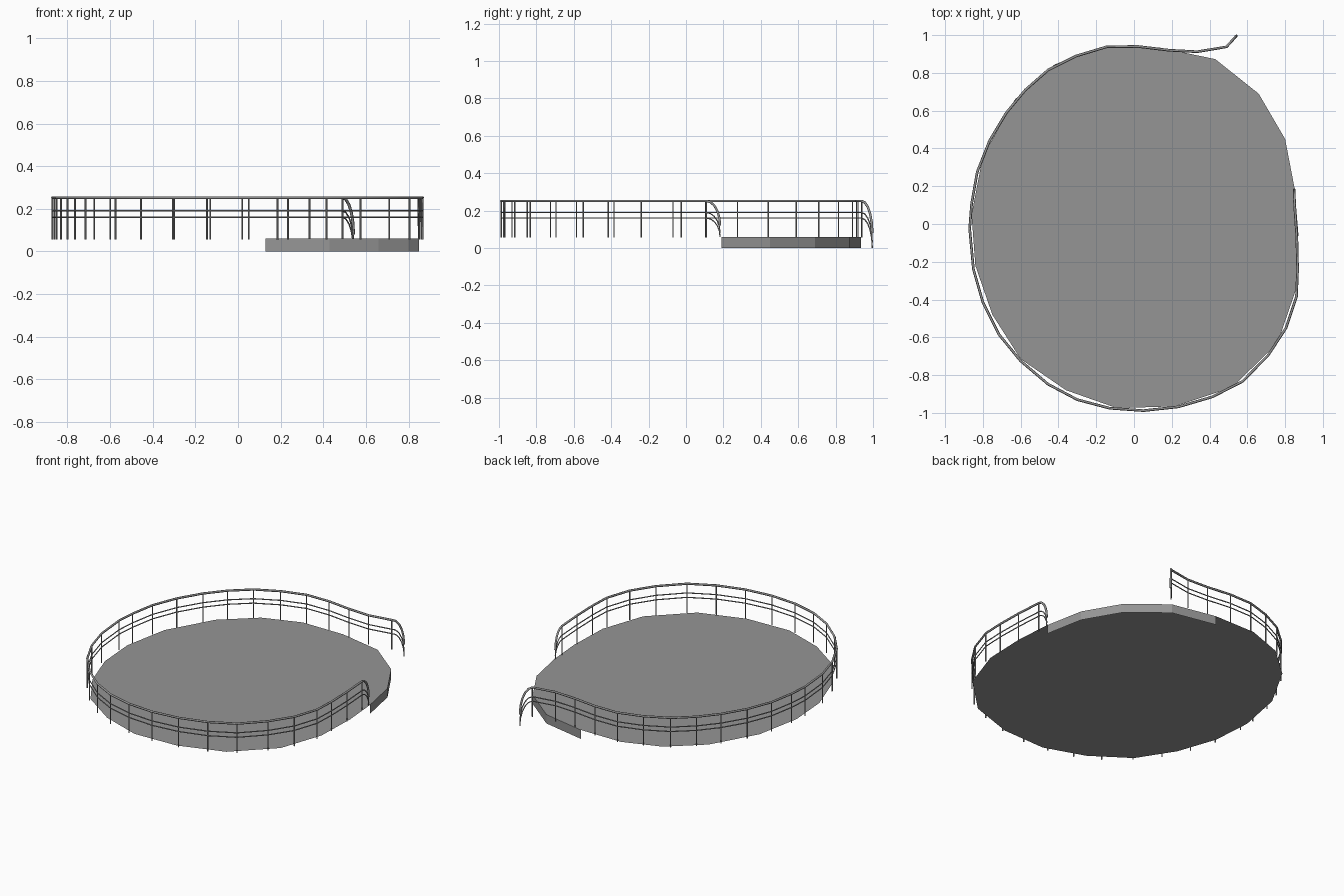
import bpy, bmesh, math
from mathutils import Vector

cube = bpy.data.objects.get("Cube")
if cube:
    bpy.data.objects.remove(cube, do_unlink=True)

DECK_Z = 0.06


def make_material(name, value):
    mat = bpy.data.materials.new(name)
    mat.use_nodes = True
    colour = (value, value, value, 1)
    mat.diffuse_color = colour
    mat.node_tree.nodes["Principled BSDF"].inputs["Base Color"].default_value = colour
    return mat


grey = make_material("concrete_grey", 0.3)


def add_mesh(name, bm):
    mesh = bpy.data.meshes.new(name)
    bm.to_mesh(mesh)
    bm.free()
    mesh.materials.append(grey)
    obj = bpy.data.objects.new(name, mesh)
    bpy.context.collection.objects.link(obj)
    return obj


def pipe(name, paths, radius, resolution=1):
    """Sweep a thin round tube along each path."""
    curve = bpy.data.curves.new(name, "CURVE")
    curve.dimensions = "3D"
    curve.bevel_depth = radius
    curve.bevel_resolution = resolution
    curve.use_fill_caps = True
    for path in paths:
        spline = curve.splines.new("POLY")
        spline.points.add(len(path) - 1)
        for point, co in zip(spline.points, path):
            point.co = (*co, 1)
    curve.materials.append(grey)
    obj = bpy.data.objects.new(name, curve)
    bpy.context.collection.objects.link(obj)
    return obj


# Deck outline, the first five corners carry the skirt
outline = [(0.13, 0.935), (0.43, 0.873), (0.66, 0.69), (0.80, 0.45), (0.85, 0.19),
           (0.87, -0.05), (0.86, -0.34), (0.76, -0.63), (0.52, -0.865), (0.22, -0.965),
           (-0.09, -0.975), (-0.36, -0.88), (-0.6, -0.715), (-0.75, -0.48),
           (-0.84, -0.22), (-0.86, 0.05), (-0.80, 0.36), (-0.63, 0.66),
           (-0.42, 0.845), (-0.17, 0.935)]

bm = bmesh.new()
bm.faces.new([bm.verts.new((x, y, DECK_Z)) for x, y in reversed(outline)])
add_mesh("deck", bm)

# Skirt wall below the open entrance
bm = bmesh.new()
columns = [[bm.verts.new((x, y, z)) for z in (0, DECK_Z)] for x, y in outline[:5]]
for a, b in zip(columns, columns[1:]):
    bm.faces.new((a[0], a[1], b[1], b[0]))
add_mesh("entrance_skirt", bm)

# Post positions, running clockwise from the right side of the entrance
posts = [(0.85, 0.108), (0.862, -0.07), (0.866, -0.24), (0.86, -0.385), (0.805, -0.55),
         (0.71, -0.695), (0.575, -0.833), (0.415, -0.915), (0.235, -0.968),
         (0.05, -0.988), (-0.13, -0.975), (-0.3, -0.93), (-0.455, -0.848),
         (-0.6, -0.725), (-0.715, -0.585), (-0.80, -0.415), (-0.85, -0.24),
         (-0.87, -0.025), (-0.86, 0.105), (-0.83, 0.275), (-0.765, 0.44),
         (-0.675, 0.59), (-0.575, 0.71), (-0.455, 0.815), (-0.305, 0.89),
         (-0.145, 0.938), (0.02, 0.94), (0.185, 0.92), (0.335, 0.912), (0.49, 0.938)]
pipe("railing_posts", [[(x, y, 0.055), (x, y, 0.25)] for x, y in posts], 0.004)


def drooping_end(start, end, top, bottom, steps=5):
    """Quarter-ellipse drop from a rail's last post down to its tip."""
    a, b = Vector(start), Vector(end)
    points = []
    for i in range(1, steps + 1):
        t = math.pi / 2 * i / steps
        p = a.lerp(b, math.sin(t))
        points.append((p.x, p.y, bottom + (top - bottom) * math.cos(t)))
    return points


# Rails: name, height, tube radius, tip heights at both ends
for name, z, radius, near_tip, far_tip in [
        ("handrail", 0.252, 0.007, 0.12, 0.08),
        ("middle_rail", 0.19, 0.0035, 0.08, 0.03),
        ("lower_rail", 0.16, 0.0035, 0.06, 0.0)]:
    near = drooping_end(posts[0], (0.848, 0.182), z, near_tip)
    far = drooping_end(posts[-1], (0.542, 0.996), z, far_tip)
    pipe(name, [near[::-1] + [(x, y, z) for x, y in posts] + far], radius)
